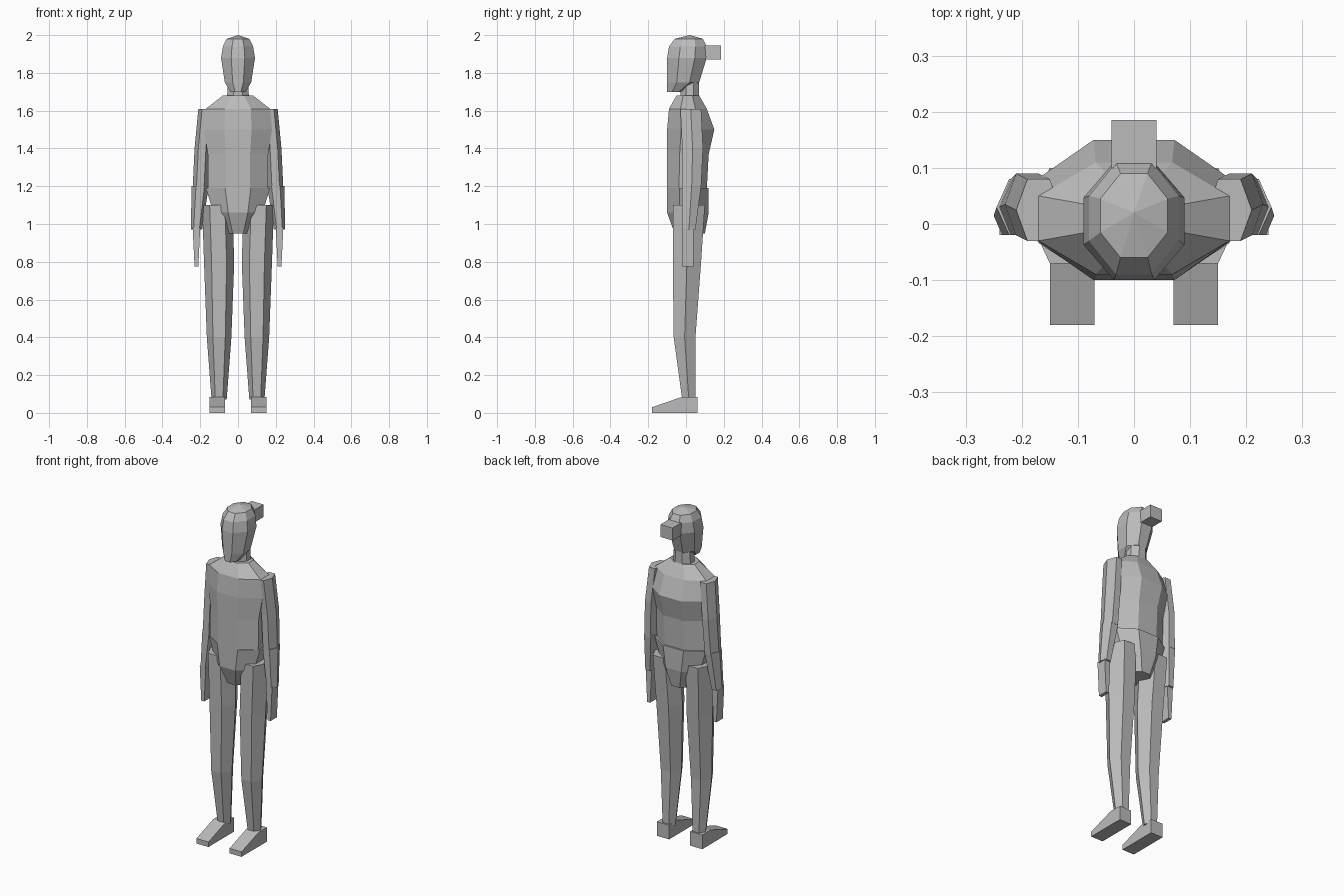
import bpy
import bmesh

cube = bpy.data.objects.get("Cube")
if cube:
    bpy.data.objects.remove(cube, do_unlink=True)

# One plain colour for the whole figure
grey = bpy.data.materials.new("plain grey")
grey.use_nodes = True
colour = (.5, .5, .5, 1)
grey.diffuse_color = colour
grey.node_tree.nodes["Principled BSDF"].inputs["Base Color"].default_value = colour


def outline(*right_half):
    """Unit cross-section, completed by mirroring its right half."""
    return list(right_half) + [(-u, v) for u, v in reversed(right_half)]


OCTAGON = outline((.4, -1), (1, -.4), (1, .4), (.4, 1))
HEXAGON = outline((.5, -1), (1, 0), (.5, 1))
RECTANGLE = outline((1, -1), (1, 1))


def make_ring(bm, shape, side, height, half_width, front, back, centre=0):
    """Scale the unit outline to one level of a part."""
    middle, half_depth = (front + back) / 2, (back - front) / 2
    return [bm.verts.new((side * (centre + u * half_width),
                          middle + v * half_depth, height))
            for u, v in shape]


def loft(name, shape, *levels, side=1):
    """Skin a closed part through levels stacked from bottom to top."""
    bm = bmesh.new()
    rings = [make_ring(bm, shape, side, *level) for level in levels]
    for lower, upper in zip(rings, rings[1:]):
        for i in range(len(shape)):
            bm.faces.new((lower[i - 1], lower[i], upper[i], upper[i - 1]))
    bm.faces.new(rings[0])
    bm.faces.new(rings[-1])
    bmesh.ops.remove_doubles(bm, verts=bm.verts, dist=.0001)
    bmesh.ops.recalc_face_normals(bm, faces=bm.faces)
    mesh = bpy.data.meshes.new(name)
    bm.to_mesh(mesh)
    bm.free()
    mesh.materials.append(grey)
    part = bpy.data.objects.new(name, mesh)
    bpy.context.collection.objects.link(part)


# Head with a shallow pointed crown, hair bun and neck
loft("head", OCTAGON,
     (1.7, .04, -.1, -.01),
     (1.75, .07, -.1, .07),
     (1.88, .09, -.1, .11),
     (1.94, .08, -.09, .11),
     (1.98, .06, -.06, .09),
     (2, 0, .02, .02))
loft("hair_bun", RECTANGLE,
     (1.87, .04, .1, .185),
     (1.945, .04, .1, .185))
loft("neck", OCTAGON,
     (1.65, .06, -.03, .07),
     (1.78, .05, -.03, .07))

# Torso and hips
loft("torso", OCTAGON,
     (1.18, .16, -.1, .11),
     (1.37, .16, -.1, .12),
     (1.5, .18, -.1, .15),
     (1.61, .17, -.09, .11),
     (1.68, .08, -.05, .07))
loft("hips", OCTAGON,
     (.95, .07, -.06, .1),
     (1.06, .13, -.1, .12),
     (1.19, .17, -.1, .12))

for label, side in (("left", 1), ("right", -1)):
    # Arm in three pieces
    loft(label + "_upper_arm", HEXAGON,
         (1.19, .04, -.02, .08, .2),
         (1.4, .04, -.02, .09, .19),
         (1.61, .04, -.03, .08, .17), side=side)
    loft(label + "_forearm", HEXAGON,
         (.97, .03, -.02, .05, .22),
         (1.2, .045, -.02, .08, .2), side=side)
    loft(label + "_hand", RECTANGLE,
         (.775, .01, -.02, .04, .22),
         (.98, .02, -.02, .04, .22), side=side)

    # Leg, and a wedge-shaped foot
    loft(label + "_leg", HEXAGON,
         (.07, .04, -.02, .05, .1),
         (.4, .065, -.065, .05, .1),
         (.8, .08, -.07, .08, .1),
         (1.1, .08, -.07, .1, .11), side=side)
    loft(label + "_foot", RECTANGLE,
         (0, .04, -.18, .06, .11),
         (.03, .04, -.18, .06, .11),
         (.085, .04, -.02, .06, .11), side=side)
